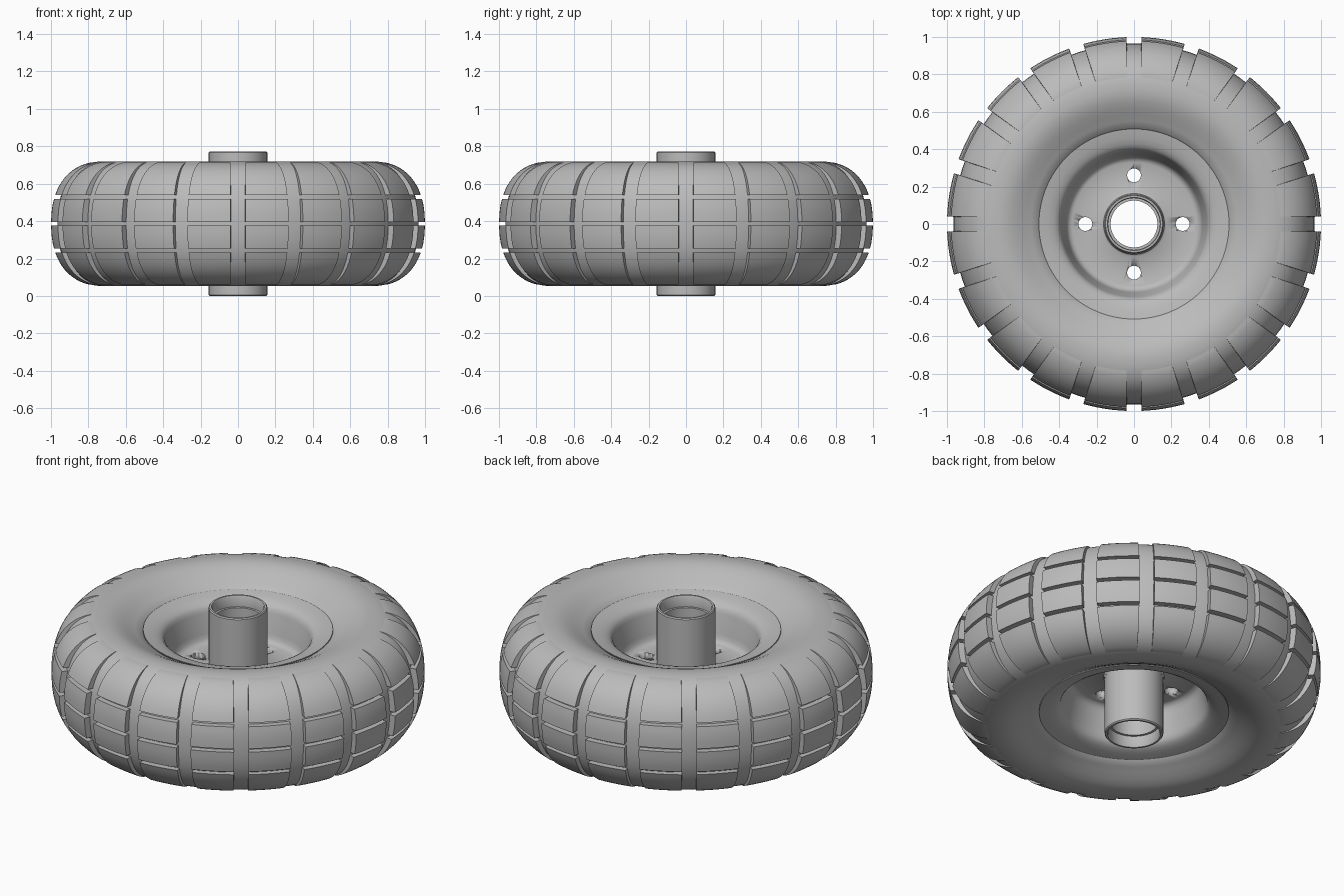
import bpy, bmesh, math
from math import sin, cos, asin, pi

if "Cube" in bpy.data.objects:
    bpy.data.objects.remove(bpy.data.objects["Cube"], do_unlink=True)

MID = 0.386          # height of the wheel's middle plane
SHOULDER = 0.72      # radius where the tyre is widest
HALF = 0.333         # half width of the tyre
CURVE = 2.3          # fullness of the tyre section
BLOCKS = 20          # tread blocks around the tyre
GROOVE = 0.04        # half width of the cross grooves

grey = bpy.data.materials.new("plain grey")
grey.use_nodes = True
grey.diffuse_color = (0.5, 0.5, 0.5, 1)
grey.node_tree.nodes["Principled BSDF"].inputs["Base Color"].default_value = (0.5, 0.5, 0.5, 1)


def finish(name, bm, angle=35):
    bmesh.ops.recalc_face_normals(bm, faces=bm.faces)
    mesh = bpy.data.meshes.new(name)
    bm.to_mesh(mesh)
    bm.free()
    obj = bpy.data.objects.new(name, mesh)
    bpy.context.collection.objects.link(obj)
    mesh.materials.append(grey)
    bpy.ops.object.select_all(action="DESELECT")
    obj.select_set(True)
    bpy.context.view_layer.objects.active = obj
    bpy.ops.object.shade_smooth_by_angle(angle=math.radians(angle))
    return obj


def lathe(name, half, steps):
    """Revolve a half section (radius, height above middle), mirrored into a closed ring."""
    loop = half + [(r, -h) for r, h in reversed(half) if h > 0]
    bm = bmesh.new()
    rings = []
    for i in range(steps):
        a = 2 * pi * i / steps
        rings.append([bm.verts.new((r * cos(a), r * sin(a), MID + h)) for r, h in loop])
    n = len(loop)
    for i in range(steps):
        p, q = rings[i], rings[(i + 1) % steps]
        for j in range(n):
            k = (j + 1) % n
            bm.faces.new((p[j], q[j], q[k], p[k]))
    return finish(name, bm)


def tyre_point(h, bulge):
    """Radius of the rounded tyre section at height h."""
    return SHOULDER + bulge * max(0, 1 - (h / HALF) ** CURVE) ** (1 / CURVE)


def section(h0, h1, count, bulge):
    """Evenly spread section points between two heights."""
    t0, t1 = (asin((h / HALF) ** (CURVE / 2)) for h in (h0, h1))
    heights = [HALF * sin(t0 + (t1 - t0) * i / count) ** (2 / CURVE) for i in range(count + 1)]
    return [(tyre_point(h, bulge), h) for h in heights]


# Tyre body, with its surface at the bottom of the grooves
sidewall = [(0.69, 0.331), (0.655, 0.322), (0.62, 0.307), (0.585, 0.289),
            (0.55, 0.27), (0.512, 0.252), (0.505, 0.24)]
lathe("tyre_body", section(0, HALF, 18, 0.245) + sidewall, 120)

# Tread blocks: curved patches with walls running down into the body
bm = bmesh.new()
pitch = 2 * pi / BLOCKS
rows = [section(0.010, 0.133, 4, 0.28), section(0.153, 0.326, 10, 0.28)]
for b in range(BLOCKS):
    for row in rows:
        for side in (1, -1):
            grid = []
            for r, h in row:
                edge = asin(GROOVE / r)
                line = []
                for i in range(7):
                    a = b * pitch + edge + (pitch - 2 * edge) * i / 6
                    line.append(bm.verts.new((r * cos(a), r * sin(a), MID + side * h)))
                grid.append(line)
            for p, q in zip(grid, grid[1:]):
                for i in range(6):
                    quad = (p[i], p[i + 1], q[i + 1], q[i])
                    bm.faces.new(quad if side > 0 else quad[::-1])
border = [e for e in bm.edges if e.is_boundary]
walls = bmesh.ops.extrude_edge_only(bm, edges=border)
for v in walls["geom"]:
    if isinstance(v, bmesh.types.BMVert):
        shrink = 1 - 0.05 / v.co.xy.length
        v.co.x *= shrink
        v.co.y *= shrink
finish("tread_blocks", bm)

# Dished rim with a flat centre disc
rim_half = [(0.145, 0.045), (0.158, 0.045), (0.163, 0.031), (0.175, 0.024), (0.33, 0.024),
            (0.347, 0.03), (0.36, 0.048), (0.366, 0.075), (0.39, 0.185), (0.397, 0.207),
            (0.41, 0.222), (0.43, 0.233), (0.46, 0.243), (0.508, 0.252), (0.508, 0.23)]
rim = lathe("rim", rim_half, 96)

# Four bolt holes through the disc
cutter_mesh = bmesh.new()
for i in range(4):
    made = bmesh.ops.create_cone(cutter_mesh, cap_ends=True, segments=24,
                                 radius1=0.037, radius2=0.037, depth=0.3)
    a = i * pi / 2
    bmesh.ops.translate(cutter_mesh, verts=made["verts"], vec=(0.26 * cos(a), 0.26 * sin(a), MID))
cutter = finish("hole_cutter", cutter_mesh)
cutter.hide_render = True
cut = rim.modifiers.new("bolt_holes", "BOOLEAN")
cut.operation = "DIFFERENCE"
cut.solver = "EXACT"
cut.object = cutter
bpy.context.view_layer.objects.active = rim
bpy.ops.object.modifier_apply(modifier=cut.name)
bpy.data.objects.remove(cutter, do_unlink=True)

# Hub tube with a stepped bore
hub_half = [(0.157, 0), (0.157, 0.38), (0.152, MID), (0.142, MID), (0.138, 0.38),
            (0.138, 0.32), (0.125, 0.32), (0.125, 0)]
lathe("hub", hub_half, 64)
